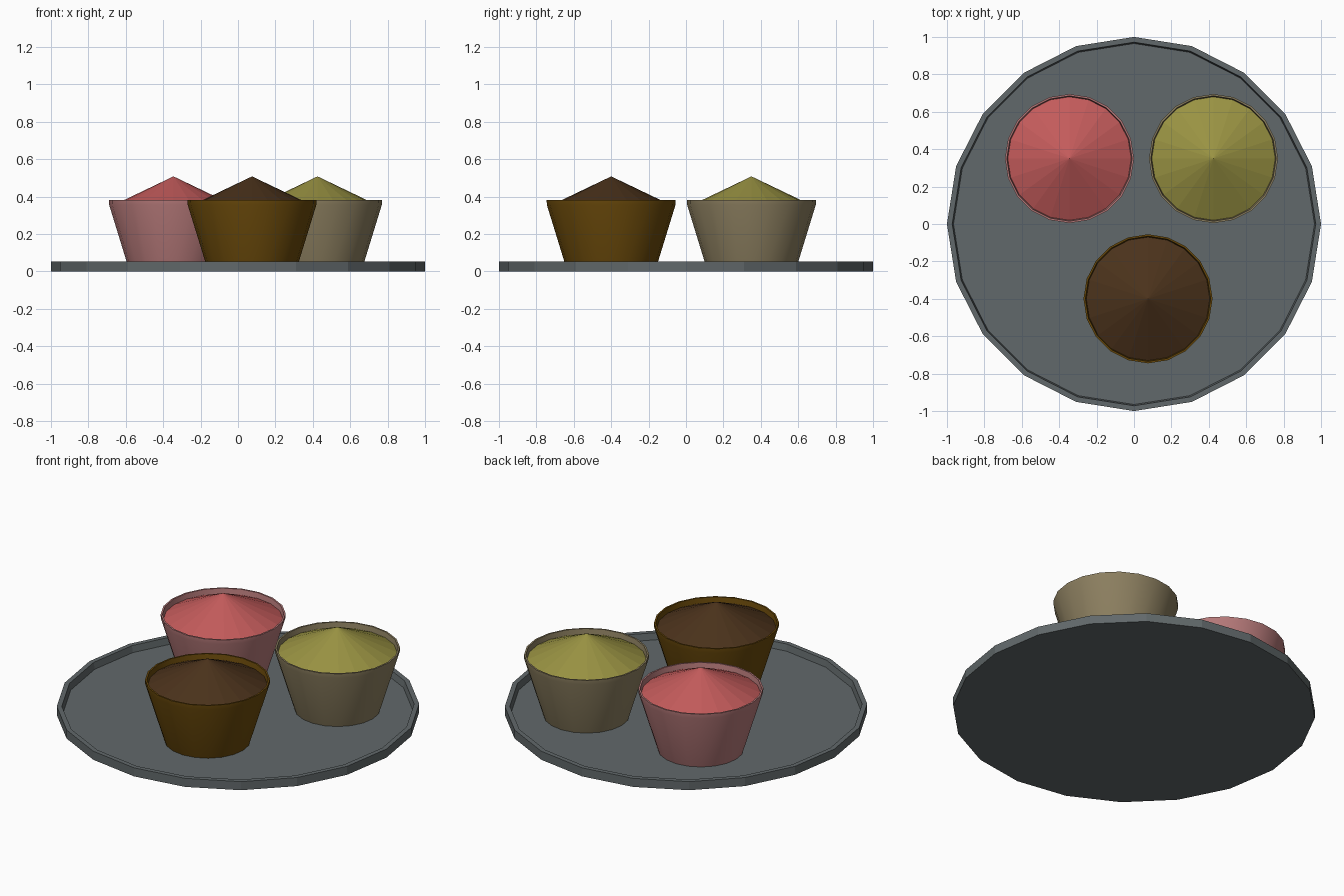
import bpy, bmesh
from math import cos, sin, pi, radians

if "Cube" in bpy.data.objects:
    bpy.data.objects.remove(bpy.data.objects["Cube"])

SIDES = 20


def material(name, rgb):
    mat = bpy.data.materials.new(name)
    mat.diffuse_color = (*rgb, 1)
    mat.use_nodes = True
    mat.node_tree.nodes["Principled BSDF"].inputs["Base Color"].default_value = mat.diffuse_color
    return mat


def lathe(name, profile, location, mat, smooth=35):
    """Revolve (radius, z) points; radius 0 makes a single pole vertex."""
    bm = bmesh.new()
    rings = []
    for r, z in profile:
        if r == 0:
            rings.append([bm.verts.new((0, 0, z))] * SIDES)
        else:
            rings.append([bm.verts.new((r * cos(2 * pi * i / SIDES),
                                        r * sin(2 * pi * i / SIDES), z))
                          for i in range(SIDES)])
    for a, b in zip(rings, rings[1:]):
        for i in range(SIDES):
            j = (i + 1) % SIDES
            corners = list(dict.fromkeys((a[i], a[j], b[j], b[i])))
            bm.faces.new(corners)
    mesh = bpy.data.meshes.new(name)
    bm.to_mesh(mesh)
    bm.free()
    obj = bpy.data.objects.new(name, mesh)
    obj.location = (*location, 0)
    bpy.context.collection.objects.link(obj)
    mesh.materials.append(mat)
    if smooth:
        bpy.ops.object.select_all(action='DESELECT')
        obj.select_set(True)
        bpy.context.view_layer.objects.active = obj
        bpy.ops.object.shade_smooth_by_angle(angle=radians(smooth))
    return obj


# Round serving tray with a raised lip
FLOOR = 0.012
lathe("tray", [(0, 0), (1, 0), (1, 0.052), (0.972, 0.052), (0.965, FLOOR), (0, FLOOR)],
      (0, 0), material("tray_grey", (0.12, 0.14, 0.145)), smooth=0)

# Flared paper cup with a straight lip, and the cone-shaped filling inside it
CUP = [(0, FLOOR), (0.238, FLOOR), (0.335, 0.356), (0.345, 0.356), (0.345, 0.382),
       (0.335, 0.382), (0.33, 0.35), (0, 0.35)]
CUP[2:4] = [(0.344, 0.356)]
FILLING = [(0.332, 0.349), (0, 0.508)]

cups = [
    ("pink", (-0.345, 0.35), (0.46, 0.19, 0.19), (0.55, 0.105, 0.105)),
    ("green", (0.425, 0.35), (0.26, 0.21, 0.115), (0.32, 0.29, 0.055)),
    ("brown", (0.075, -0.40), (0.14, 0.065, 0.003), (0.07, 0.032, 0.011)),
]
for label, place, cup_rgb, fill_rgb in cups:
    lathe(label + "_cup", CUP, place, material(label + "_paper", cup_rgb))
    lathe(label + "_filling", FILLING, place, material(label + "_sweet", fill_rgb), smooth=0)
